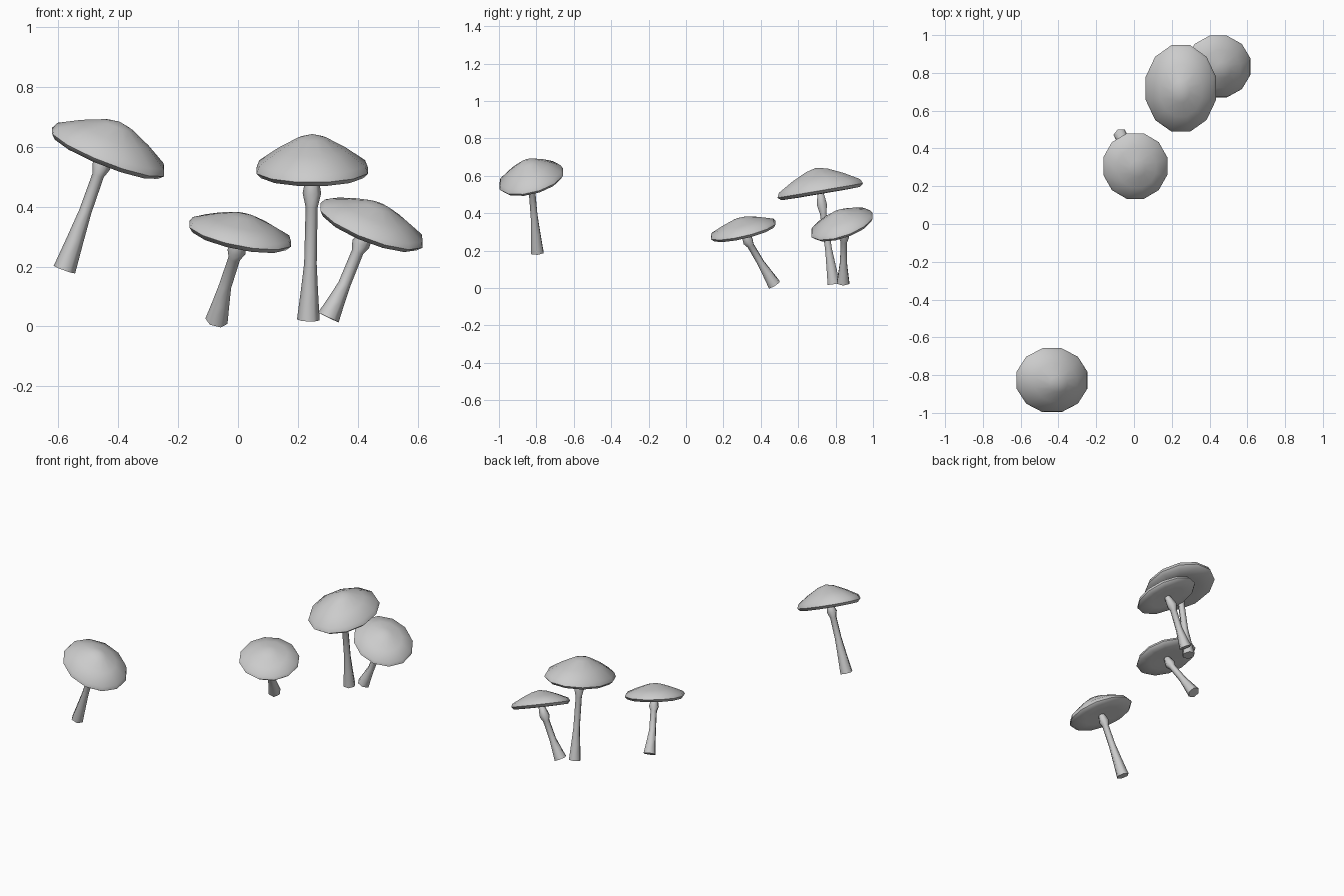
import bpy, bmesh, math
from mathutils import Vector

if "Cube" in bpy.data.objects:
    bpy.data.objects.remove(bpy.data.objects["Cube"])


def loft(name, rings, smooth_angle):
    """Skin a list of point rings into a closed object."""
    bm = bmesh.new()
    vs = [[bm.verts.new(p) for p in ring] for ring in rings]
    for a, b in zip(vs, vs[1:]):
        n = max(len(a), len(b))
        for i in range(n):
            j = (i + 1) % n
            if len(b) == 1:
                bm.faces.new((a[i], a[j], b[0]))
            else:
                bm.faces.new((a[i], a[j], b[j], b[i]))
    bm.faces.new(list(reversed(vs[0])))
    if len(vs[-1]) > 1:
        bm.faces.new(vs[-1])
    bmesh.ops.recalc_face_normals(bm, faces=bm.faces)
    me = bpy.data.meshes.new(name)
    bm.to_mesh(me)
    bm.free()
    ob = bpy.data.objects.new(name, me)
    bpy.context.collection.objects.link(ob)
    bpy.ops.object.select_all(action='DESELECT')
    ob.select_set(True)
    bpy.context.view_layer.objects.active = ob
    bpy.ops.object.shade_smooth_by_angle(angle=math.radians(smooth_angle))
    return ob


def cap(name, centre, rx, ry, sx, sy, h):
    """Tilted elliptical cap: sx, sy are the rim slopes, h the crown height."""
    c, n = Vector(centre), Vector((-sx, -sy, 1)).normalized()
    profile = [(0.12, -0.018), (0.55, -0.024), (0.92, -0.022), (1.0, -0.006),
               (0.95, 0.16 * h), (0.6, 0.56 * h), (0.25, 0.88 * h)]
    rings = []
    for r, z in profile:
        ring = []
        for i in range(12):
            a = math.tau * (i + 0.5) / 12
            x, y = 1.02 * rx * r * math.cos(a), 1.02 * ry * r * math.sin(a)
            ring.append(c + Vector((x, y, sx * x + sy * y)) + n * z)
        rings.append(ring)
    rings.append([c + n * h])
    loft(name, rings, 60)
    return c - n * 0.005


def stem(name, base, mid, neck, end):
    """Slender six-sided stem, flared at the foot, with a knob under the cap."""
    b, m, k, e = (Vector(p) for p in (base, mid, neck, end))
    path = [(b, 0.038), (b.lerp(m, 0.5), 0.029), (m, 0.021),
            (m.lerp(k, 0.8), 0.02), (k, 0.031), (k.lerp(e, 0.5), 0.024), (e, 0.015)]
    rings = []
    for i, (p, r) in enumerate(path):
        t = path[min(i + 1, len(path) - 1)][0] - path[max(i - 1, 0)][0]
        t.normalize()
        u = Vector((0, 1, 0)).cross(t).normalized()
        v = t.cross(u)
        rings.append([p + r * (u * math.cos(a) + v * math.sin(a))
                      for a in (math.tau * s / 6 for s in range(6))])
    loft(name, rings, 62)


# name: cap centre, radii x/y, rim slopes x/y, crown height, stem base / middle / neck
mushrooms = {
    "lone": ((-0.432, -0.828, 0.588), 0.190, 0.172, -0.38, 0.22, 0.105,
             (-0.58, -0.795, 0.19), (-0.51, -0.812, 0.385), (-0.457, -0.825, 0.535)),
    "small": ((0.008, 0.305, 0.315), 0.172, 0.176, -0.19, 0.23, 0.065,
              (-0.072, 0.472, 0.018), (-0.043, 0.400, 0.135), (-0.005, 0.332, 0.25)),
    "tall": ((0.248, 0.717, 0.527), 0.189, 0.232, 0.0, 0.17, 0.118,
             (0.235, 0.79, 0.022), (0.242, 0.762, 0.21), (0.247, 0.727, 0.445)),
    "side": ((0.448, 0.832, 0.343), 0.173, 0.166, -0.36, 0.30, 0.075,
             (0.302, 0.84, 0.03), (0.355, 0.842, 0.14), (0.41, 0.845, 0.275)),
}

for label, (centre, rx, ry, sx, sy, h, base, mid, neck) in mushrooms.items():
    top = cap(label + "_mushroom_cap", centre, rx, ry, sx, sy, h)
    stem(label + "_mushroom_stem", base, mid, neck, top)
